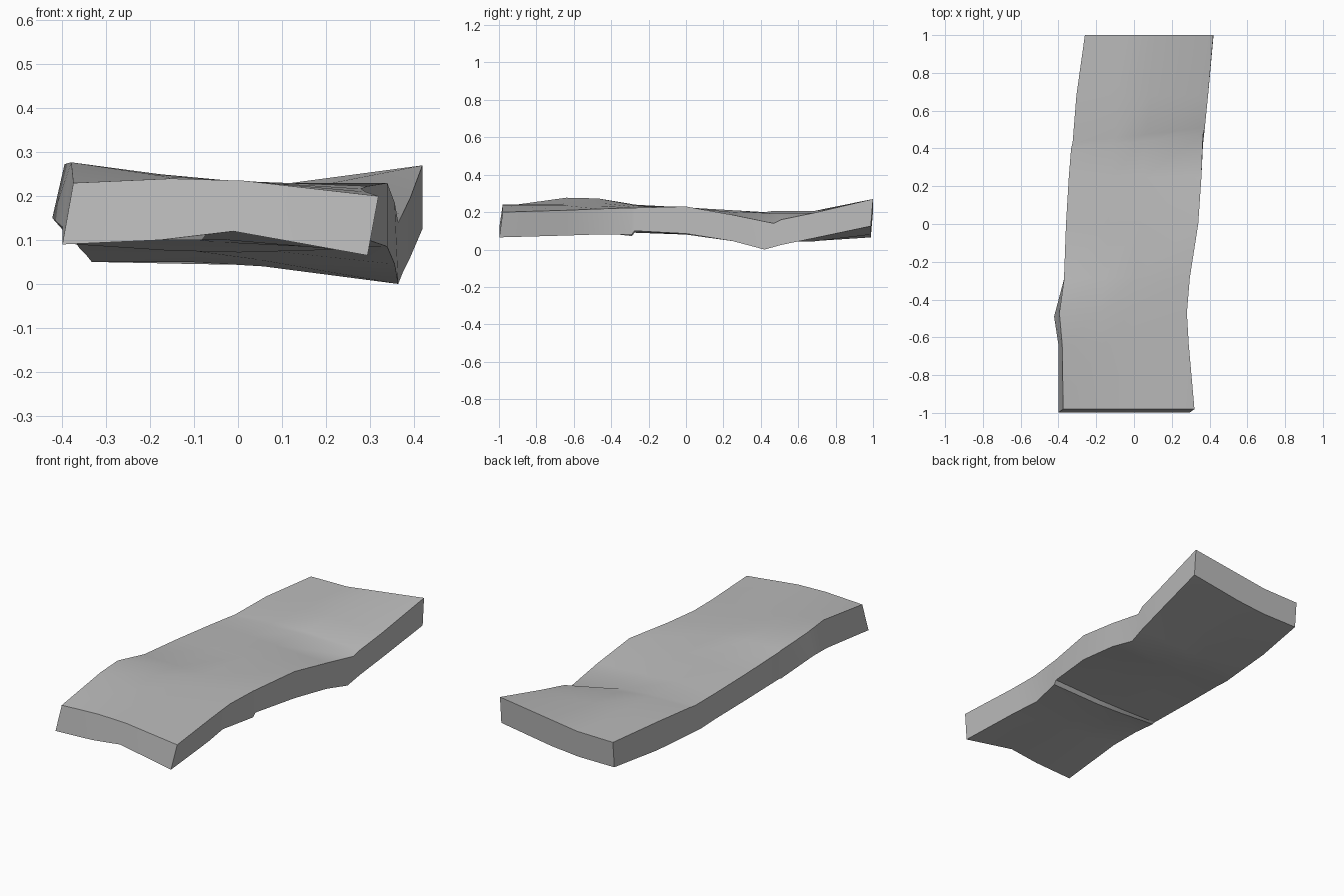
import bpy
import bmesh
from math import radians

cube = bpy.data.objects.get("Cube")
if cube:
    bpy.data.objects.remove(cube, do_unlink=True)

# One plain stone colour
stone = bpy.data.materials.new("stone_grey")
grey = (0.5, 0.5, 0.5, 1.0)
stone.use_nodes = True
stone.diffuse_color = grey
for node in stone.node_tree.nodes:
    if node.type == "BSDF_PRINCIPLED":
        node.inputs["Base Color"].default_value = grey

# Where the four columns of each cross-section lie, from the right edge to the left
columns = (0, .32, .56, 1)

# Cross-sections from front to back:
# (y, right edge x, left edge x), top heights, underside heights
sections = {
    "front_end": ((-.98, -.375, .32), (.23, .24, .235, .2), (.09, .1, .12, .065)),
    "front_hump": ((-.64, -.38, .29), (.277, .245, .235, .21), (.13, .11, .1, .075)),
    "bulge": ((-.47, -.395, .28), (.273, .25, .235, .217), (.15, .11, .095, .08)),
    "step_front": ((-.29, -.37, .295), (.243, .24, .23, .223), (.09, .076, .072, .08)),
    "step_back": ((-.275, -.37, .297), (.24, .236, .23, .223), (.094, .09, .09, .1)),
    "middle": ((0, -.36, .34), (.222, .225, .225, .23), (.08, .08, .08, .085)),
    "slope": ((.25, -.345, .357), (.205, .21, .2, .185), (.065, .065, .055, .045)),
    "valley": ((.4, -.333, .365), (.195, .2, .195, .14), (.05, .05, .04, 0)),
    "crease": ((.43, -.325, .375), (.195, .205, .195, .16), (.05, .05, .04, .025)),
    "rise": ((.68, -.305, .392), (.207, .205, .205, .195), (.053, .045, .043, .06)),
    "back_end": ((1, -.26, .42), (.205, .208, .23, .27), (.065, .065, .08, .125)),
}

# The crease runs slanted across the slab
skews = {"valley": .07, "crease": .08}

# Where the sides and ends slope, the underside moves by (x, y)
shifts = {"front_end": (-.025, -.018), "front_hump": (-.02, 0), "bulge": (-.028, -.02),
          "valley": (0, -.05), "back_end": (0, -.012)}


def add_row(bm, frame, heights, skew, shift=(0, 0)):
    """Add one line of points across the slab."""
    y, right, left = frame
    return [bm.verts.new((right + (left - right) * t + shift[0], y + skew * t + shift[1], z))
            for t, z in zip(columns, heights)]


bm = bmesh.new()
tops, bottoms = [], []
for name, (frame, top, bottom) in sections.items():
    skew = skews.get(name, 0)
    tops.append(add_row(bm, frame, top, skew))
    bottoms.append(add_row(bm, frame, bottom, skew, shifts.get(name, (0, 0))))

# Top, underside and long sides
for i in range(len(sections) - 1):
    for rows in (tops, bottoms):
        for j in range(len(columns) - 1):
            bm.faces.new((rows[i][j], rows[i][j + 1], rows[i + 1][j + 1], rows[i + 1][j]))
    for j in (0, -1):
        bm.faces.new((tops[i][j], tops[i + 1][j], bottoms[i + 1][j], bottoms[i][j]))

# Front and back ends
for i in (0, -1):
    for j in range(len(columns) - 1):
        bm.faces.new((tops[i][j], tops[i][j + 1], bottoms[i][j + 1], bottoms[i][j]))

bmesh.ops.recalc_face_normals(bm, faces=bm.faces[:])
mesh = bpy.data.meshes.new("stone_slab")
bm.to_mesh(mesh)
bm.free()

slab = bpy.data.objects.new("stone_slab", mesh)
mesh.materials.append(stone)
bpy.context.collection.objects.link(slab)

# Soft undulation with crisp outer edges
bpy.ops.object.select_all(action="DESELECT")
slab.select_set(True)
bpy.context.view_layer.objects.active = slab
bpy.ops.object.shade_smooth_by_angle(angle=radians(30))
